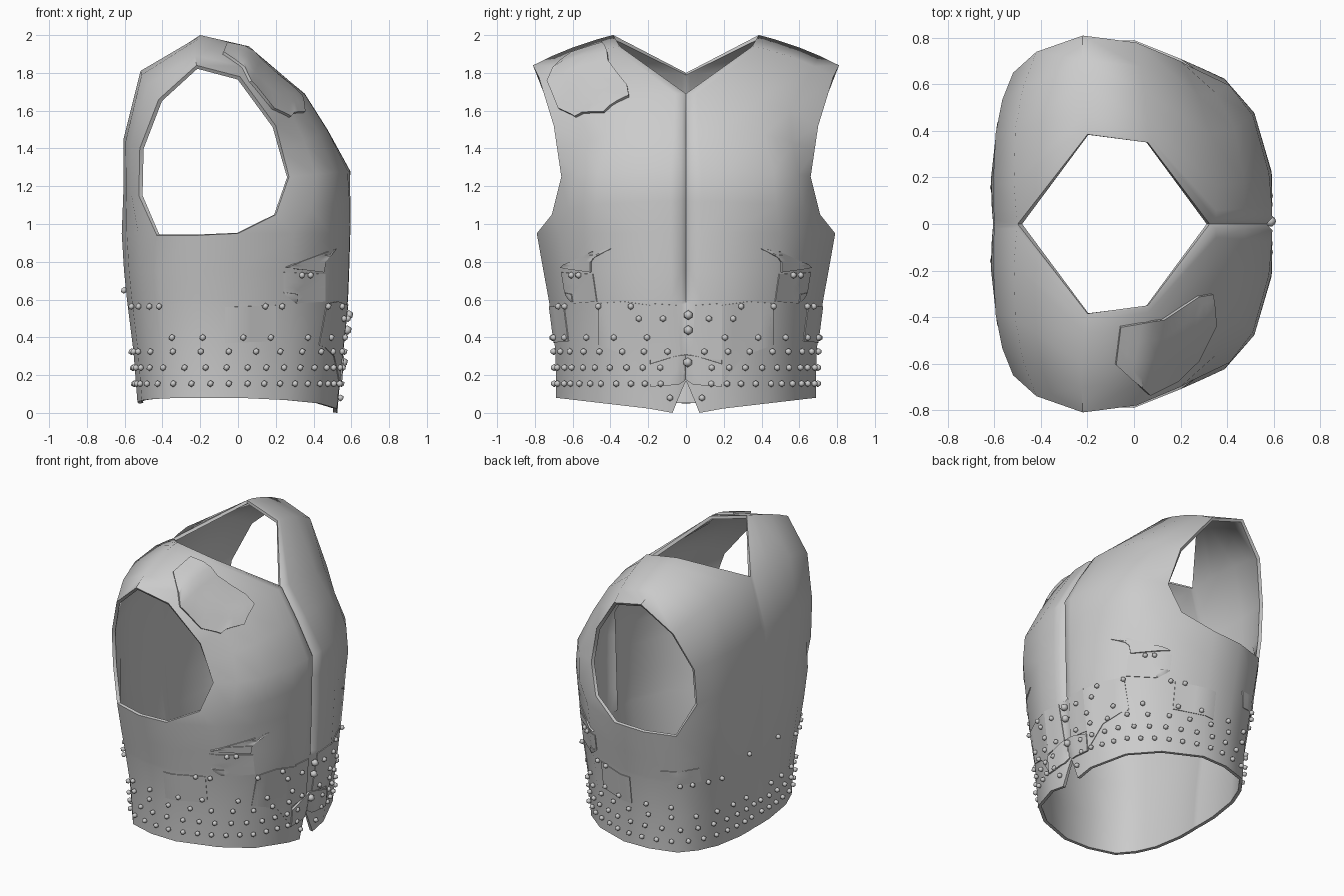
import bpy, bmesh, math
from mathutils import Vector
from mathutils.bvhtree import BVHTree

if "Cube" in bpy.data.objects:
    bpy.data.objects.remove(bpy.data.objects["Cube"])

# rows sweep from front waist, over the shoulder, to back waist: centre/neck point, bulge control, armhole point
ROWS = [
    ((.585, 0, .95), (.68, .60, .95), (0, .79, .95)),
    ((.59, 0, 1.12), (.64, .60, 1.12), (.2, .71, 1.05)),
    ((.595, 0, 1.28), (.59, .60, 1.28), (.27, .66, 1.25)),
    ((.47, 0, 1.5), (.51, .48, 1.5), (.235, .68, 1.385)),
    ((.35, 0, 1.69), (.38, .42, 1.7), (.2, .70, 1.52)),
    ((.06, .35, 1.94), (.05, .58, 1.9), (.01, .78, 1.78)),
    ((-.2, .385, 2.0), (-.24, .6, 1.95), (-.22, .81, 1.84)),
    ((-.5, 0, 1.8), (-.56, .45, 1.85), (-.42, .74, 1.66)),
    ((-.6, 0, 1.45), (-.63, .45, 1.45), (-.52, .65, 1.4)),
    ((-.605, 0, 1.18), (-.62, .45, 1.18), (-.525, .63, 1.15)),
    ((-.605, 0, .95), (-.66, .5, .95), (-.43, .72, .94)),
]
TS = (0, .022, .07, .2, .5, .75, 1)
# lower body: height, front x scale, back x scale, y scale
LEVELS = [(.75, .99, .98, .955), (.60, .98, .955, .92), (.575, .975, .95, .915),
          (.33, .93, .9, .875), (0, .885, .865, .87)]


def bezier_row(c, b, a):
    c, b, a = Vector(c), Vector(b), Vector(a)
    return [c * (1 - t) ** 2 + b * 2 * t * (1 - t) + a * t * t for t in TS]


def add_object(name, bm, thickness=0, angle=40):
    me = bpy.data.meshes.new(name)
    bm.to_mesh(me)
    ob = bpy.data.objects.new(name, me)
    bpy.context.collection.objects.link(ob)
    bpy.ops.object.select_all(action='DESELECT')
    ob.select_set(True)
    bpy.context.view_layer.objects.active = ob
    if thickness:
        s = ob.modifiers.new("thickness", 'SOLIDIFY')
        s.thickness, s.offset = thickness, -1
        bpy.ops.object.modifier_apply(modifier=s.name)
    bpy.ops.object.shade_smooth_by_angle(angle=math.radians(angle))
    return ob


# vest shell, half built then mirrored
upper = [bezier_row(*r) for r in ROWS]
ring = upper[0] + [Vector((-.22, .785, .94))] + upper[-1][::-1]
lower = []
for z, fx, bx, sy in LEVELS:
    line = []
    for i, p in enumerate(ring):
        h = z
        if z == 0:                                   # sloped hem with a centre notch
            h = .08 * p.y / .79 if p.x > 0 else .05 + .03 * p.y / .79
            h = (.17, .12, 0)[i] if i < 3 else h
        line.append(Vector((p.x * (fx if p.x > 0 else bx), p.y * sy, h)))
    lower.append(line)
for line in upper[:5] + lower[:2]:                   # recessed front closure
    line[0].x -= .025
ring[0] = upper[0][0]

bm = bmesh.new()
for s in (1, -1):
    for grid in (upper, [ring] + lower):
        vs = [[bm.verts.new((p.x, p.y * s, p.z)) for p in line] for line in grid]
        for a, b in zip(vs, vs[1:]):
            for i in range(len(a) - 1):
                bm.faces.new((a[i], a[i + 1], b[i + 1], b[i]))
bmesh.ops.remove_doubles(bm, verts=bm.verts, dist=.0008)
bmesh.ops.recalc_face_normals(bm, faces=bm.faces)
bm.normal_update()
if sum(f.normal.dot(f.calc_center_median() - Vector((0, 0, 1))) for f in bm.faces) < 0:
    bmesh.ops.reverse_faces(bm, faces=bm.faces)
tree = BVHTree.FromBMesh(bm)
add_object("vest_shell", bm, .022, 50)
bm.free()


def project(u, v, side):
    """Hit the shell from +x ('x': y, z), from above ('z': x, y) or from +-y (x, z)."""
    if side == 'x':
        return tree.ray_cast(Vector((2, u, v)), Vector((-1, 0, 0)))[:2]
    if side == 'z':
        return tree.ray_cast(Vector((u, v, 3)), Vector((0, 0, -1)))[:2]
    return tree.ray_cast(Vector((u, 2 * side, v)), Vector((0, -side, 0)))[:2]


def plate(name, pts, side, lift=.005):
    """Thin plate laid on the shell."""
    b = bmesh.new()
    b.faces.new([b.verts.new((u, 0, z)) for u, z in pts])
    bmesh.ops.triangulate(b, faces=b.faces)
    bmesh.ops.subdivide_edges(b, edges=b.edges, cuts=3, use_grid_fill=True)
    dead, out = [], Vector()
    for v in b.verts:
        hit, n = project(v.co.x, v.co.z, side)
        if hit is None:
            dead.append(v)
        else:
            v.co = hit + n * lift
            out += n
    bmesh.ops.delete(b, geom=dead, context='VERTS')
    bmesh.ops.recalc_face_normals(b, faces=b.faces)
    b.normal_update()
    if sum((f.normal for f in b.faces), Vector()).dot(out) < 0:
        bmesh.ops.reverse_faces(b, faces=b.faces)
    add_object(name, b, lift * 1.2)
    b.free()


# waist plates, mirrored left and right
for s in (1, -1):
    front = {"waist_plate": [(.19, .15), (.19, .57), (.33, .59), (.46, .58), (.46, .36), (.3, .3)],
             "centre_flap": [(.03, .3), (.05, .57), (.19, .58), (.19, .28)]}
    for n, p in front.items():
        plate(n, [(y * s, z) for y, z in p], 'x')
    plate("side_patch", [(-.07, .37), (-.07, .56), (.2, .57), (.2, .38)], s)
    plate("upper_patch", [(.24, .745), (.46, .735), (.46, .59), (.31, .58), (.31, .63), (.24, .64)], s)
    plate("torn_edge", [(.25, .77), (.45, .745), (.46, .8), (.33, .8)], s, .01)
    plate("torn_tip", [(.33, .8), (.46, .8), (.52, .87)], s)
plate("back_patch", [(-.5, .58), (-.5, .68), (-.3, .66), (-.33, .56)], 1)
# buckle plate at the front hem
plate("buckle_plate", [(-.19, .14), (-.19, .26), (-.06, .3), (0, .31), (.06, .3), (.19, .26), (.19, .14),
                       (.04, .15), (0, .18), (-.04, .15)], 'x', .012)
# shoulder patch on one side only
plate("shoulder_patch", [(.33, -.3), (.345, -.43), (.27, -.58), (.18, -.67), (.06, -.73), (-.08, -.6),
                         (-.06, -.44), (.12, -.41), (.27, -.31)], 'z', .016)

# rivets in rows around the waist
rv = bmesh.new()


def rivet(hit, n, r):
    new = bmesh.ops.create_icosphere(rv, subdivisions=1, radius=r)["verts"]
    bmesh.ops.translate(rv, verts=new, vec=hit + n * r * .4)


for z, angles in ((.155, range(14, 177, 8)), (.24, range(14, 177, 9)), (.325, range(10, 175, 12)),
                  (.40, (20, 38, 55, 75, 88, 105, 118)), (.565, (28, 44, 70, 78, 122, 128, 136, 144)),
                  (.5, (12, 24)), (.08, (9,)), (.73, (56, 61)), (.65, (165,))):
    for a in angles:
        for s in (1, -1):
            d = Vector((math.cos(math.radians(a)), s * math.sin(math.radians(a)), 0))
            hit, n = tree.ray_cast(d * 2 + Vector((0, 0, z)), -d)[:2]
            if hit is not None:
                rivet(hit + n * .004, n, .018)
# larger centre studs
for z in (.27, .44, .52):
    hit, n = project(.015, z, 'x')
    rivet(hit + n * .01, n, .026)
add_object("rivets", rv, 0, 60)
rv.free()
